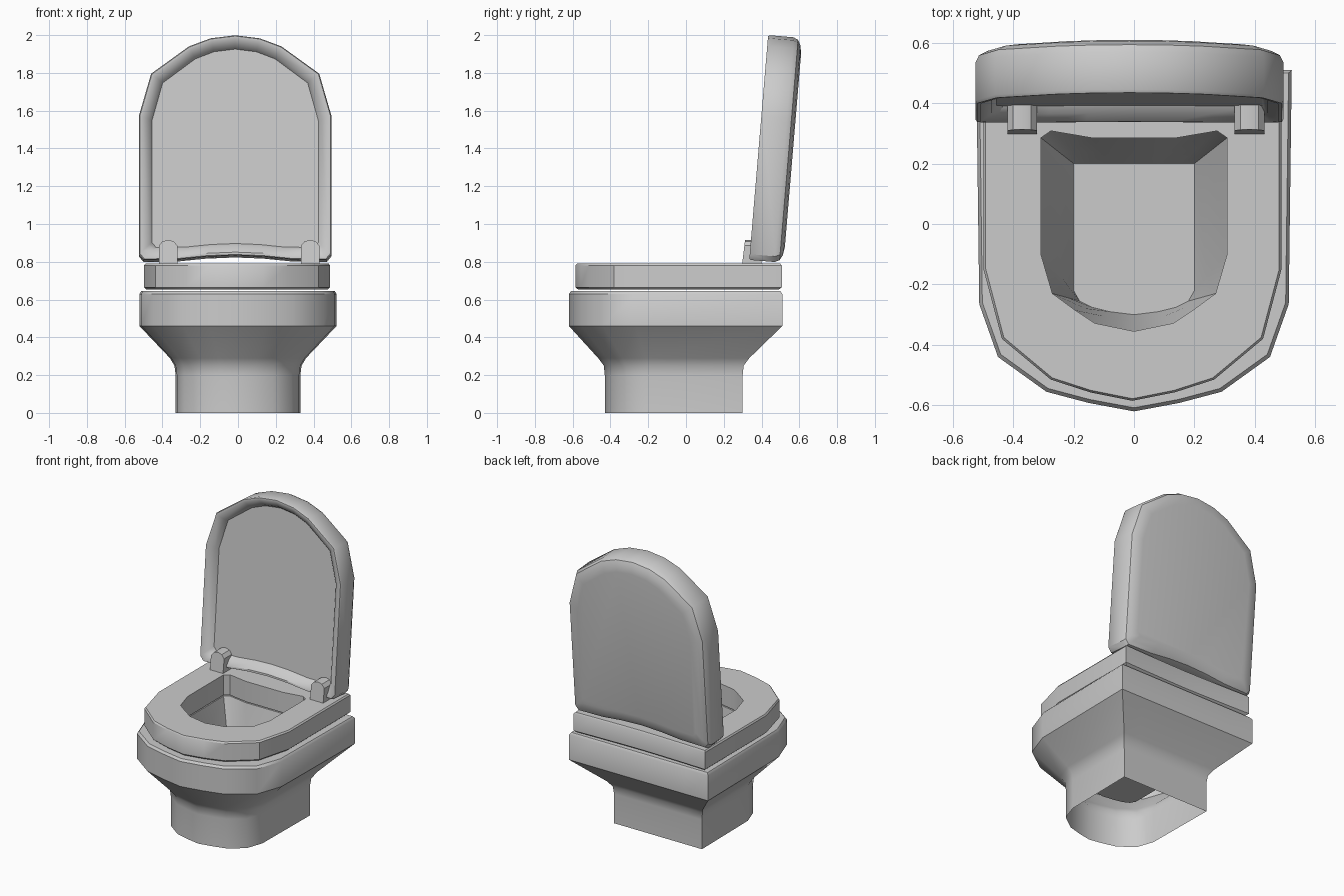
import bpy, bmesh, math

if "Cube" in bpy.data.objects:
    bpy.data.objects.remove(bpy.data.objects["Cube"])


def mirrored(half):
    """Closed outline from its +x half (first and last points lie on x = 0)."""
    return half + [(-x, y) for x, y in half[-2:0:-1]]


def scaled(pts, sx, y0, y1):
    """Scale an outline in x and refit it between y0 and y1."""
    a, b = min(p[1] for p in pts), max(p[1] for p in pts)
    return [(x * sx, y0 + (y - a) / (b - a) * (y1 - y0)) for x, y in pts]


def loft(name, rings, cap_start=False, cap_end=False, closed=False, angle=35):
    """Skin rings of 3D points that all have the same count."""
    bm = bmesh.new()
    vr = [[bm.verts.new(p) for p in r] for r in rings]
    n = len(vr[0])
    pairs = list(zip(vr, vr[1:])) + ([(vr[-1], vr[0])] if closed else [])
    for a, b in pairs:
        for i in range(n):
            j = (i + 1) % n
            bm.faces.new((a[i], a[j], b[j], b[i]))
    if cap_start:
        bm.faces.new(vr[0][::-1])
    if cap_end:
        bm.faces.new(vr[-1])
    bmesh.ops.recalc_face_normals(bm, faces=bm.faces)
    me = bpy.data.meshes.new(name)
    bm.to_mesh(me)
    bm.free()
    ob = bpy.data.objects.new(name, me)
    bpy.context.collection.objects.link(ob)
    bpy.ops.object.select_all(action='DESELECT')
    ob.select_set(True)
    bpy.context.view_layer.objects.active = ob
    bpy.ops.object.shade_smooth_by_angle(angle=math.radians(angle))
    return ob


def at(pts, z, dx=0.0):
    return [(x + dx, y, z) for x, y in pts]


# Outlines seen from above
rim = mirrored([(0, -.62), (.15, -.592), (.29, -.555), (.45, -.44), (.512, -.265),
                (.522, .51), (.35, .51), (.15, .51), (0, .51)])
seat_out = mirrored([(0, -.585), (.14, -.557), (.27, -.515), (.432, -.38), (.493, -.15),
                     (.493, .507), (.35, .502), (.15, .497), (0, .495)])
hole = mirrored([(0, -.355), (.13, -.328), (.195, -.285), (.27, -.23), (.308, -.1),
                 (.308, .285), (.275, .308), (.14, .285), (0, .285)])
floor = mirrored([(0, -.30), (.08, -.29), (.14, -.275), (.18, -.255), (.2, -.22),
                  (.2, .2), (.15, .2), (.08, .2), (0, .2)])

# Bowl: open-bottomed pedestal, flare, rim, then down into the basin
basin_mid = [(h[0] * .4 + f[0] * .6, h[1] * .4 + f[1] * .6) for h, f in zip(hole, floor)]
loft("bowl", [
    at(scaled(rim, .632, -.43, .30), 0),
    at(scaled(rim, .632, -.43, .30), .20),
    at(scaled(rim, .645, -.435, .305), .25),
    at(scaled(rim, .69, -.465, .335), .29),
    at(rim, .46),
    at(rim, .63),
    at(scaled(rim, .98, -.608, .50), .645),
    at(hole, .645),
    at(basin_mid, .40),
    at(floor, .25)], cap_end=True)

# Seat: closed ring with slightly softened edges
loft("seat", [
    at(scaled(seat_out, .97, -.57, .49), .652, -.005),
    at(seat_out, .665, -.005),
    at(seat_out, .78, -.005),
    at(scaled(seat_out, .985, -.578, .50), .79, -.005),
    at(hole, .79),
    at(hole, .652)], closed=True)

# Lid: raised, tilted back, hollow side facing forward
TILT = math.radians(4.8)
lid = mirrored([(0, 1.194), (.13, 1.178), (.245, 1.135), (.445, .99), (.51, .765),
                (.51, .03), (.485, 0), (.3, .003), (.15, .018), (0, .024)])


def lid_ring(inset, depth):
    out = []
    for x, h in lid:
        x *= (.51 - inset) / .51
        h = .597 + (h - .597) * (.597 - inset) / .597
        out.append((x - .015,
                    .335 + depth * math.cos(TILT) + h * math.sin(TILT),
                    .81 + h * math.cos(TILT) - depth * math.sin(TILT)))
    return out


loft("lid", [lid_ring(i, d) for i, d in [
    (.07, .05), (.055, .025), (.018, 0), (.005, 0), (0, .01), (0, .135),
    (.012, .16), (.04, .175), (.085, .182)]], cap_start=True, cap_end=True)

# Hinges: small round-topped brackets
for side, cx in (("left", -.37), ("right", .382)):
    prof = [(-.049, .785), (.049, .785), (.049, .885), (.03, .908),
            (0, .916), (-.03, .908), (-.049, .885)]
    loft("hinge_" + side,
         [[(cx + x, .297 + max(0, z - .785) * .12, z) for x, z in prof],
          [(cx + x, .40, z) for x, z in prof]], cap_start=True, cap_end=True)
